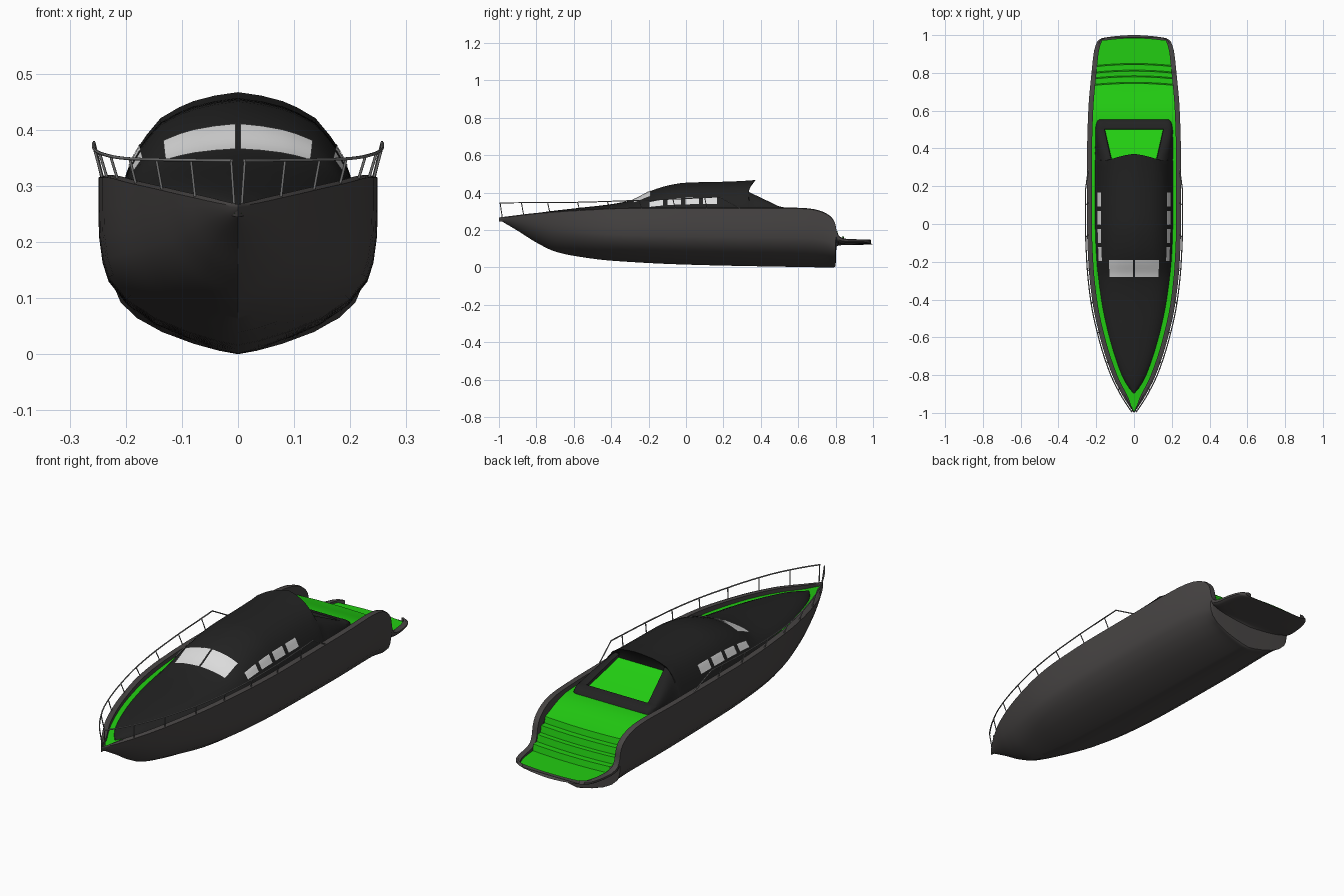
import bpy, bmesh, math
from mathutils import Vector

if "Cube" in bpy.data.objects:
    bpy.data.objects.remove(bpy.data.objects["Cube"])


def material(name, rgb):
    m = bpy.data.materials.new(name)
    m.use_nodes = True
    m.diffuse_color = (*rgb, 1)
    m.node_tree.nodes["Principled BSDF"].inputs["Base Color"].default_value = (*rgb, 1)
    return m


CHARCOAL = material("charcoal hull", (0.065, 0.06, 0.059))
BLACK = material("black cabin", (0.016, 0.016, 0.016))
GREEN = material("green deck", (0.016, 0.61, 0.006))
GLASS = material("pale glass", (0.72, 0.72, 0.72))
STEEL = material("grey steel", (0.2, 0.2, 0.2))


def smooth(pts, y):
    """Hermite interpolation through (y, value) points, without overshoot."""
    if y <= pts[0][0]:
        return pts[0][1]
    slope = [(b[1] - a[1]) / (b[0] - a[0]) for a, b in zip(pts, pts[1:])]
    tan = [slope[0]]
    for a, b in zip(slope, slope[1:]):
        tan.append(2 * a * b / (a + b) if a * b > 0 else 0)
    tan.append(slope[-1])
    for i, (a, b) in enumerate(zip(pts, pts[1:])):
        if y <= b[0]:
            d = b[0] - a[0]
            t = (y - a[0]) / d
            return (a[1] * (1 + 2 * t) * (1 - t) ** 2 + tan[i] * d * t * (1 - t) ** 2
                    + b[1] * t * t * (3 - 2 * t) + tan[i + 1] * d * t * t * (t - 1))
    return pts[-1][1]


def span(a, b, n):
    return [a + (b - a) * i / n for i in range(n + 1)]


def blend(p, q, t):
    return [(a[0] + (b[0] - a[0]) * t, a[1] + (b[1] - a[1]) * t) for a, b in zip(p, q)]


def loft(name, rows, mats, rule=None, closed_ends=False, sheet=False):
    """Skin rows of points; rule(row, column) picks the material."""
    bm = bmesh.new()
    grid = [[bm.verts.new(p) for p in row] for row in rows]
    for r in range(len(rows) - 1):
        for c in range(len(rows[0]) - 1):
            f = bm.faces.new((grid[r][c], grid[r][c + 1], grid[r + 1][c + 1], grid[r + 1][c]))
            f.material_index = rule(r, c) if rule else 0
    if closed_ends:
        bm.faces.new(grid[-1])
    bmesh.ops.remove_doubles(bm, verts=bm.verts, dist=0.0002)
    bmesh.ops.recalc_face_normals(bm, faces=bm.faces)
    if sheet and sum(f.normal.z for f in bm.faces) < 0:
        bmesh.ops.reverse_faces(bm, faces=bm.faces)
    me = bpy.data.meshes.new(name)
    bm.to_mesh(me)
    bm.free()
    ob = bpy.data.objects.new(name, me)
    bpy.context.collection.objects.link(ob)
    for m in mats:
        me.materials.append(m)
    bpy.ops.object.select_all(action='DESELECT')
    bpy.context.view_layer.objects.active = ob
    ob.select_set(True)
    bpy.ops.object.shade_smooth_by_angle(angle=math.radians(32))
    return ob


# Hull lines: half beam, sheer, keel and deck height along the boat
BEAM = [(-1, 0), (-.95, .035), (-.9, .065), (-.8, .115), (-.6, .18), (-.4, .222), (-.2, .242),
        (0, .249), (.4, .248), (.6, .242), (.8, .225), (.93, .21), (.97, .2), (.99, .19), (1, .17)]
SHEER = [(-1, .263), (-.8, .287), (-.6, .302), (-.3, .315), (.6, .315), (.68, .308), (.74, .29),
         (.78, .262), (.798, .23), (.806, .19), (.822, .16), (.86, .148), (1, .145)]
KEEL = [(-1, .255), (-.9, .196), (-.8, .133), (-.7, .085), (-.6, .062), (-.4, .036),
        (0, .015), (.5, .004), (.79, 0), (.8, .006), (.804, .11), (.82, .118), (1, .122)]
DECK = [(-1, .25), (-.6, .285), (0, .3), (.55, .297), (.735, .252)]
MID = [(1, 1), (1, .82), (.995, .65), (.97, .5), (.93, .4), (.8, .27), (.6, .16), (.35, .075),
       (.15, .025), (0, 0)]
BOW = [(1, 1), (.95, .85), (.89, .72), (.81, .58), (.71, .45), (.58, .32), (.43, .2), (.28, .11),
       (.13, .04), (0, 0)]


def rim_inset(y):
    w = smooth(BEAM, y)
    return w - min(.026, .45 * w)


def deck_z(y):
    if y <= .735:
        return smooth(DECK, y)
    return .225 if y < .77 else .195 if y < .8 else .165 if y < .835 else .137


def stern_bow(x, y):
    return y - .02 * max(0, (y - .9) / .1) * (x / .19) ** 2


# Hull with rolled rim, transom and swim platform in one skin
rows = []
stations = span(-1, -.6, 20) + span(-.57, .64, 26) + span(.66, .78, 8) + \
    [.79, .796, .8, .802, .804, .807, .812, .82, .835, .86, .9, .93, .96, .98, .99, .996, 1]
for y in stations:
    w, s, k, inner = smooth(BEAM, y), smooth(SHEER, y), smooth(KEEL, y), rim_inset(y)
    t = min(1, max(0, (y + 1) / .7))
    half = [(w * a, k + (s - k) * b) for a, b in blend(BOW, MID, t * t * (3 - 2 * t))]
    low = min(s - .004, deck_z(y) - .006)
    half = [(inner, low), (inner, s + .001), ((inner + w) / 2, s + .004)] + half
    full = half + [(-x, z) for x, z in reversed(half[:-1])]
    rows.append([(x, stern_bow(x, y), z) for x, z in full])
loft("hull", rows, [CHARCOAL], closed_ends=True)

# Deck with four steps down to the swim platform
rows = []
treads = [y + d for y in (.735, .77, .8, .835) for d in (-.001, .005)]
for y in span(-.995, .7, 40) + treads + span(.86, .985, 6):
    inner = rim_inset(y) + .001
    lift = .01 if .7 < y < .9 else 0
    rows.append([(inner * u, stern_bow(inner * u, y) + lift * (1 - u * u), deck_z(y))
                 for u in span(-1, 1, 8)])
loft("deck", rows, [GREEN], sheet=True)

# Cabin lines and cross-sections
TOP = [(-.9, .266), (-.8, .29), (-.6, .315), (-.4, .338), (-.28, .363), (-.19, .408),
       (-.1, .437), (0, .453), (.1, .456), (.2, .458), (.3, .462), (.37, .467)]
SIDE = [(-.9, 0), (-.87, .03), (-.8, .072), (-.6, .14), (-.4, .182), (-.2, .202),
        (0, .209), (.34, .209), (.5, .205), (.54, .197), (.555, .185)]
ROOF = [(1, 0), (.93, .25), (.84, .47), (.76, .6), (.66, .74), (.5, .85), (.38, .91),
        (.2, .965), (0, 1)]
REAR_HIGH = [(1, 0), (.93, .3), (.87, .55), (.8, .75), (.72, .9), (.64, 1), (.56, .98),
             (.55, .88), (0, .88)]
REAR_LOW = [(1, 0), (1, .4), (.98, .75), (.94, .93), (.88, 1), (.82, 1), (.76, .97),
            (.75, .7), (0, .7)]
LIP = REAR_LOW[:-2] + [(.7, .97), (0, .97)]


def cabin_row(y_base, y_top, top, section):
    w, b = smooth(SIDE, y_base), smooth(DECK, y_base) - .01
    half = [(w * fx, y_base + (y_top - y_base) * fz ** 5, b + (top - b) * fz)
            for fx, fz in section]
    return half + [(-x, y, z) for x, y, z in reversed(half[:-1])]


# Cabin: foredeck, roof, swept roof tip, then framed rear slope
rows = [cabin_row(y, y, smooth(TOP, y), ROOF)
        for y in span(-.9, -.31, 20) + span(-.28, -.19, 4) + span(-.16, .3, 14)]
rows.append(cabin_row(.33, .372, .467, ROOF))
rows.append(cabin_row(.335, .34, .435, blend(ROOF, REAR_HIGH, .6)))
first_rear = len(rows)
for v in span(0, 1, 5):
    y = .34 + .16 * v
    rows.append(cabin_row(y, y - .018 * (1 - v), .41 - .085 * v, blend(REAR_HIGH, REAR_LOW, v)))
for y, top in ((.504, .325), (.53, .32), (.545, .311), (.555, .295)):
    rows.append(cabin_row(y, y, top, LIP))


def cabin_colour(r, c):
    return 1 if first_rear <= r < first_rear + 5 and c in (7, 8) else 0


loft("cabin", rows, [BLACK, GREEN], cabin_colour, closed_ends=True)


def cabin_point(y, k, side):
    """Point just off the cabin skin at section position k."""
    i = min(int(k), len(ROOF) - 2)
    f = k - i
    fx, fz = (ROOF[i][j] * (1 - f) + ROOF[i + 1][j] * f for j in (0, 1))
    b = smooth(DECK, y) - .01
    return (side * (smooth(SIDE, y) * fx + .0025), y - .001, b + (smooth(TOP, y) - b) * fz + .003)


# Windows on both sides
for side, label in ((1, "left"), (-1, "right")):
    loft(label + "_windscreen",
         [[cabin_point(y, k, side) for k in (4.1, 5, 6, 7, 7.95)] for y in span(-.28, -.19, 6)],
         [GLASS], sheet=True)
    for n in range(4):
        y0 = -.195 + .096 * n
        loft(f"{label}_side_window_{n + 1}",
             [[cabin_point(y, k, side) for k in (1.1, 1.6, 2, 2.15)] for y in span(y0, y0 + .074, 4)],
             [GLASS], sheet=True)


def tube(name, paths, radius):
    cu = bpy.data.curves.new(name, 'CURVE')
    cu.dimensions = '3D'
    cu.bevel_depth = radius
    cu.bevel_resolution = 1
    cu.use_fill_caps = True
    for path in paths:
        sp = cu.splines.new('POLY')
        sp.points.add(len(path) - 1)
        for p, co in zip(sp.points, path):
            p.co = (*co, 1)
    ob = bpy.data.objects.new(name, cu)
    bpy.context.collection.objects.link(ob)
    cu.materials.append(STEEL)


# Guard rails with outward-leaning posts
RAIL = [(-1, .345), (-.6, .348), (-.3, .357), (0, .368), (.18, .377)]


def rail_point(y, side):
    return Vector((side * (smooth(BEAM, y) + .008), y, smooth(RAIL, y)))


for side, label in ((1, "left"), (-1, "right")):
    top = [rail_point(y, side) for y in span(-.996, .18, 30)]
    top.append(Vector((side * .242, .29, .315)))
    tube(label + "_guard_rail", [top], .003)
    posts = []
    for y in (-.994, -.88, -.74, -.58, -.42, -.25, -.07, .1):
        foot_y = y + .012
        foot = Vector((side * (smooth(BEAM, foot_y) - .006), foot_y, smooth(SHEER, foot_y)))
        posts.append([foot, rail_point(y, side)])
    tube(label + "_rail_posts", posts, .0025)
